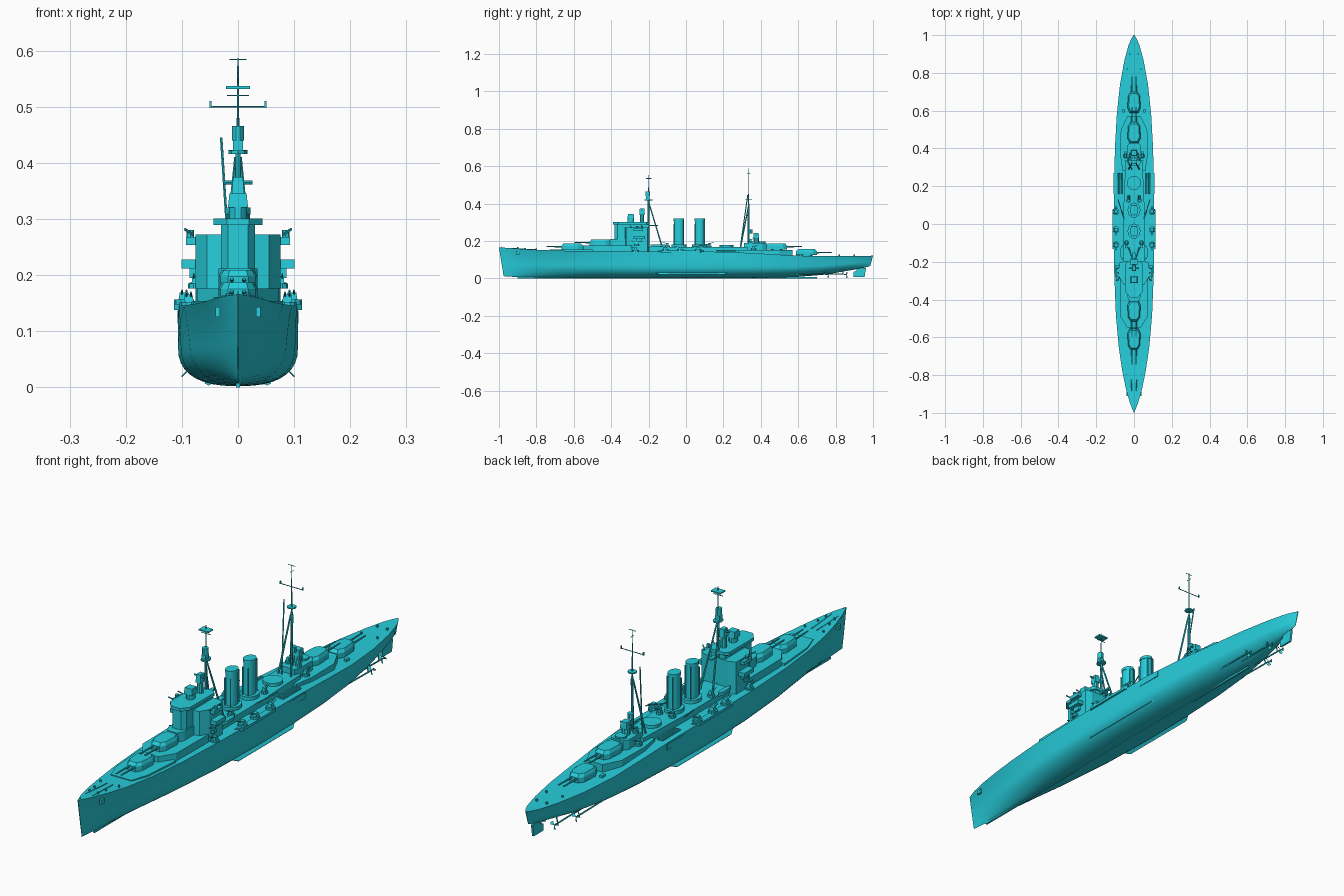
import bpy, bmesh, math
from mathutils import Vector

paint = bpy.data.materials.new("paint")
paint.diffuse_color = (0.02, 0.62, 0.72, 1)


def mesh(name, verts, faces, smooth=False):
    bm = bmesh.new()
    vs = [bm.verts.new(v) for v in verts]
    for f in faces:
        bm.faces.new([vs[i] for i in f])
    bmesh.ops.recalc_face_normals(bm, faces=bm.faces)
    me = bpy.data.meshes.new(name)
    bm.to_mesh(me)
    bm.free()
    ob = bpy.data.objects.new(name, me)
    bpy.context.collection.objects.link(ob)
    me.materials.append(paint)
    if smooth:
        bpy.ops.object.select_all(action='DESELECT')
        ob.select_set(True)
        bpy.context.view_layer.objects.active = ob
        bpy.ops.object.shade_smooth_by_angle(angle=math.radians(35))
    return ob


def prism(name, outline, z0, z1, taper=1.0, smooth=False):
    n = len(outline)
    cx = sum(p[0] for p in outline) / n
    cy = sum(p[1] for p in outline) / n
    v = [(x, y, z0) for x, y in outline]
    v += [(cx + (x - cx) * taper, cy + (y - cy) * taper, z1) for x, y in outline]
    f = [tuple(range(n)), tuple(range(n, 2 * n))]
    f += [(i, (i + 1) % n, (i + 1) % n + n, i + n) for i in range(n)]
    return mesh(name, v, f, smooth)


def box(name, x, y, w, l, z0, z1, taper=1.0):
    return prism(name, [(x - w/2, y - l/2), (x + w/2, y - l/2), (x + w/2, y + l/2), (x - w/2, y + l/2)], z0, z1, taper)


def cyl(name, x, y, rx, ry, z0, z1, n=12, taper=1.0):
    pts = [(x + rx * math.cos(2*math.pi*i/n), y + ry * math.sin(2*math.pi*i/n)) for i in range(n)]
    return prism(name, pts, z0, z1, taper, n > 8)


def house(name, pts, z0, z1, taper=1.0):
    # symmetric outline given as right-hand points from front to back
    return prism(name, pts + [(-x, y) for x, y in reversed(pts)], z0, z1, taper)


def rod(name, a, b, r, n=6, r2=None):
    a, b = Vector(a), Vector(b)
    q = (b - a).to_track_quat('Z', 'Y')
    v = []
    for p, rad in ((a, r), (b, r2 or r)):
        v += [p + q @ Vector((rad * math.cos(2*math.pi*i/n), rad * math.sin(2*math.pi*i/n), 0)) for i in range(n)]
    f = [tuple(range(n)), tuple(range(n, 2*n))]
    f += [(i, (i + 1) % n, (i + 1) % n + n, i + n) for i in range(n)]
    return mesh(name, v, f)


# Hull: y, deck height, deck half width, waterline half width, keel height, section fullness
stations = [
    (-1.0, .166, .001, .001, .012, 1.4), (-.95, .163, .021, .009, .009, 1.4),
    (-.88, .158, .041, .022, .006, 1.5), (-.78, .152, .062, .040, .004, 1.6),
    (-.65, .148, .081, .063, .003, 1.8), (-.48, .146, .096, .086, .003, 2.1),
    (-.25, .145, .105, .102, .002, 2.4), (0, .144, .107, .107, .002, 2.5),
    (.22, .142, .106, .105, .002, 2.4), (.42, .132, .100, .097, .003, 2.2),
    (.58, .122, .091, .085, .007, 1.9), (.74, .119, .074, .064, .020, 1.7),
    (.87, .119, .050, .041, .042, 1.6), (.95, .120, .028, .021, .055, 1.6),
    (.985, .121, .012, .007, .062, 1.6), (1.0, .122, .002, .001, .066, 1.6)]
verts, faces = [], []
K = 10
for y, zd, wd, ww, zk, p in stations:
    half = []
    zm = zk + (zd - zk) * .5
    for i in range(K):
        a = math.pi / 2 * i / (K - 1)
        half.append((ww * math.sin(a) ** (2/p), zm - (zm - zk) * max(0, math.cos(a)) ** (2/p)))
    half += [(ww + (wd - ww) * .45, zm + (zd - zm) * .6), (wd, zd)]
    rake = .025 * max(0, (-y - .8) / .2) - .015 * max(0, (y - .9) / .1)
    ring = [(-x, z) for x, z in reversed(half[1:])] + half
    verts += [(x, y + rake * (zd - z) / (zd - zk), z) for x, z in ring]
M = 2 * (K + 2) - 1
for s in range(len(stations) - 1):
    for i in range(M):
        j = (i + 1) % M
        faces.append((s*M + i, s*M + j, (s+1)*M + j, (s+1)*M + i))
faces += [tuple(range(M)), tuple(range((len(stations)-1)*M, len(stations)*M))]
mesh("hull", verts, faces, True)

# Underwater fittings
keel = box("keel", 0, -.1, .008, 1.6, 0, .008)
for s in (-1, 1):
    mesh("bilge_keel", [(s*x, y, z) for x, y, z in
         [(.088, -.17, .034), (.101, -.14, .020), (.101, .2, .020), (.088, .23, .034),
          (.086, -.17, .031), (.100, -.14, .018), (.100, .2, .018), (.086, .23, .031)]],
         [(0, 1, 2, 3), (4, 5, 6, 7), (0, 1, 5, 4), (1, 2, 6, 5), (2, 3, 7, 6), (3, 0, 4, 7)])
    for x, y0, y1 in ((.052, .52, .76), (.028, .64, .86)):
        rod("propeller_shaft", (s*x, y0, .026), (s*x, y1, .022), .003)
        rod("shaft_bracket", (s*x, y1 - .02, .022), (s*x*.7, y1 - .02, .06), .0025)
        for k in range(3):
            a = 2 * math.pi * k / 3 + .5
            c, d = math.cos(a), math.sin(a)
            mesh("propeller_blade", [(s*x, y1, .022), (s*x + .015*c - .007*d, y1 - .004, .022 + .015*d + .007*c),
                 (s*x + .019*c, y1, .022 + .019*d), (s*x + .015*c + .007*d, y1 + .004, .022 + .015*d - .007*c)],
                 [(0, 1, 2, 3)])
prof = [(.895, .008), (.955, .008), (.962, .055), (.915, .06), (.91, .04), (.895, .035)]
mesh("rudder", [(x, y, z) for x in (-.004, .004) for y, z in prof],
     [tuple(range(6)), tuple(range(6, 12))] + [(i, (i+1) % 6, (i+1) % 6 + 6, i + 6) for i in range(6)])

# Deckhouses
house("fore_platform", [(.045, -.73), (.068, -.66), (.08, -.5)], .135, .154)
house("fore_deckhouse", [(.035, -.55), (.073, -.49), (.075, -.3), (.06, -.2)], .135, .176)
house("mid_deckhouse", [(.055, -.25), (.055, .1), (.045, .33)], .13, .168)
house("aft_deckhouse", [(.06, .28), (.072, .36), (.07, .50), (.035, .57)], .11, .152)
house("aft_control_house", [(.03, .31), (.038, .34), (.038, .41), (.025, .43)], .15, .19)


# Twin gun turrets
def turret(y, d, z, zbase):
    cyl("barbette", 0, y, .03, .03, zbase, z + .004, 16)
    house("turret", [(.018, y + d*.055), (.031, y + d*.035), (.035, y - d*.03), (.022, y - d*.058)], z + .002, z + .022)
    house("turret_roof", [(.018, y + d*.055), (.031, y + d*.035), (.035, y - d*.03), (.022, y - d*.058)], z + .022, z + .034, .82)
    for s in (-1, 1):
        rod("gun_barrel", (s*.011, y + d*.04, z + .016), (s*.011, y + d*.135, z + .018), .0045, 8, .0026)


turret(-.61, -1, .153, .13)
turret(-.46, -1, .175, .13)
turret(.485, 1, .153, .11)
turret(.645, 1, .122, .1)

# Bridge tower
house("bridge_front", [(.018, -.382), (.03, -.365), (.03, -.3), (.03, -.2)], .17, .292)
house("bridge_block", [(.03, -.325), (.055, -.32), (.076, -.285), (.076, -.205), (.05, -.195)], .14, .272)
house("bridge_roof", [(.02, -.39), (.044, -.36), (.044, -.21), (.03, -.195)], .289, .301)
house("bridge_lower_step", [(.022, -.41), (.035, -.385), (.035, -.3)], .17, .212)
for s in (-1, 1):
    box("upper_bridge_wing", s*.078, -.255, .03, .05, .254, .268)
    box("lower_bridge_wing", s*.086, -.25, .03, .06, .212, .228)
    box("wing_brace", s*.08, -.25, .012, .03, .195, .212)
    cyl("wing_light", s*.085, -.26, .007, .007, .268, .28, 8)
    for y in (-.29, -.23):
        rod("wing_gun", (s*.08, y, .272), (s*.095, y - .01, .282), .0025)

# Directors on the bridge
cyl("director_base", 0, -.295, .016, .018, .30, .322, 10)
box("forward_director", 0, -.295, .036, .036, .32, .345, .85)
cyl("rear_director_base", 0, -.235, .012, .012, .30, .345, 10)
box("rear_director", 0, -.235, .022, .03, .343, .375, .8)
rod("rangefinder", (-.026, -.235, .365), (.026, -.235, .365), .0035, 8)


# Tripod masts
def mast(label, y, top, legs, split):
    rod(label + "_pole", (0, y, .16), (0, y, split), .006, 8, .0045)
    rod(label + "_topmast", (0, y, split), (0, y, top), .003, 6, .0012)
    for s in (-1, 1):
        rod(label + "_leg", (s*.028, legs, .16), (s*.004, y, split - .01), .004, 6, .003)


mast("foremast", -.2, .552, -.125, .42)
cyl("foremast_platform", 0, -.2, .017, .022, .416, .422, 8)
box("mast_sensor_house", 0, -.205, .018, .02, .422, .44)
cyl("mast_sensor_drum", 0, -.205, .011, .013, .44, .466, 10)
box("foremast_top_platform", 0, -.2, .042, .03, .532, .537)
rod("foremast_lower_yard", (-.02, -.2, .52), (.02, -.2, .52), .0015)
box("foremast_ledge", 0, -.175, .014, .05, .28, .286)
mast("mainmast", .335, .587, .29, .40)
cyl("mainmast_platform", 0, .335, .017, .017, .418, .423, 8)
rod("mainmast_yard", (-.05, .335, .5), (.05, .335, .5), .0015)
rod("mainmast_top_yard", (-.015, .335, .584), (.015, .335, .584), .0012)
rod("top_cross_yard", (0, .325, .56), (0, .345, .56), .0012)
for s in (-1, 1):
    box("yard_end_fitting", s*.049, .335, .004, .004, .498, .51)
rod("cargo_boom", (-.012, .29, .165), (-.03, .33, .445), .0025)

# Funnels with caps and steam pipes
for y in (-.038, .073):
    cyl("funnel_base", 0, y, .034, .04, .165, .182, 16)
    cyl("funnel", 0, y, .021, .026, .18, .312, 16)
    cyl("funnel_cap", 0, y, .0225, .0275, .308, .32, 16)
    for s in (-1, 1):
        rod("steam_pipe", (s*.012, y + .026, .17), (s*.012, y + .026, .31), .003)
        rod("steam_pipe", (s*.012, y - .026, .17), (s*.012, y - .026, .29), .003)
cyl("round_platform", 0, .217, .037, .037, .16, .18, 20)


# Anti-aircraft mounts in tubs
def mount(x, y, z, r, d=-1):
    cyl("gun_tub", x, y, r, r, z, z + .009, 10)
    box("gun_shield", x, y, r*1.1, r*1.1, z + .009, z + .022, .8)
    for o in (-.004, .004):
        rod("light_barrel", (x + o, y, z + .017), (x + o, y + d*(r + .012), z + .026), .0016)


for s in (-1, 1):
    # Side sponsons, boats, torpedo tubes, light guns
    prism("sponson", [(s*.09, -.15), (s*.114, -.13), (s*.114, .075), (s*.09, .095)], .138, .148)
    for y, d in ((-.11, -1), (-.03, -1), (.065, 1)):
        mount(s*.096, y, .147, .018, d)
    mount(s*.075, -.265, .176, .014)
    mount(s*.04, -.1, .168, .014)
    mount(s*.088, -.27, .143, .016)
    mount(s*.045, .36, .152, .014, 1)
    mount(s*.022, .345, .19, .012, 1)
    mount(s*.028, .125, .168, .013, 1)
    box("torpedo_bay_frame", s*.1045, .215, .006, .11, .114, .136)
    for k in range(3):
        rod("torpedo_tube", (s*(.084 - k*.009), .16, .147), (s*(.084 - k*.009), .27, .147), .004, 8)
    prism("ship_boat", [(s*.062, -.19), (s*.072, -.17), (s*.072, -.13), (s*.062, -.11), (s*.054, -.13), (s*.054, -.17)], .168, .182)
    # Deck fittings fore and aft
    for y, z, x in ((-.9, .158, .018), (-.86, .155, .025), (-.8, .152, .04), (.82, .118, .035), (.9, .119, .022)):
        cyl("bollard", s*x, y, .004, .004, z - .004, z + .009, 8)
    rod("anchor_chain", (s*.015, -.93, .161), (s*.012, -.8, .154), .002)
    box("anchor", s*.036, -.9, .008, .02, .125, .143)
    box("deck_locker", s*.055, .6, .012, .02, .115, .13)
    rod("derrick", (s*.05, .02, .165), (s*.085, .13, .185), .0025)

# Aft director and control
cyl("aft_director_base", 0, .375, .016, .016, .19, .218, 10)
box("aft_director", 0, .375, .03, .032, .216, .242, .85)
rod("aft_rangefinder", (-.024, .375, .232), (.024, .375, .232), .0035, 8)
cyl("aft_light_platform", 0, .405, .022, .022, .188, .197, 10)
cyl("searchlight", 0, .345, .012, .012, .24, .262, 10)
rod("jackstaff", (0, -.985, .16), (0, -.985, .172), .001)
